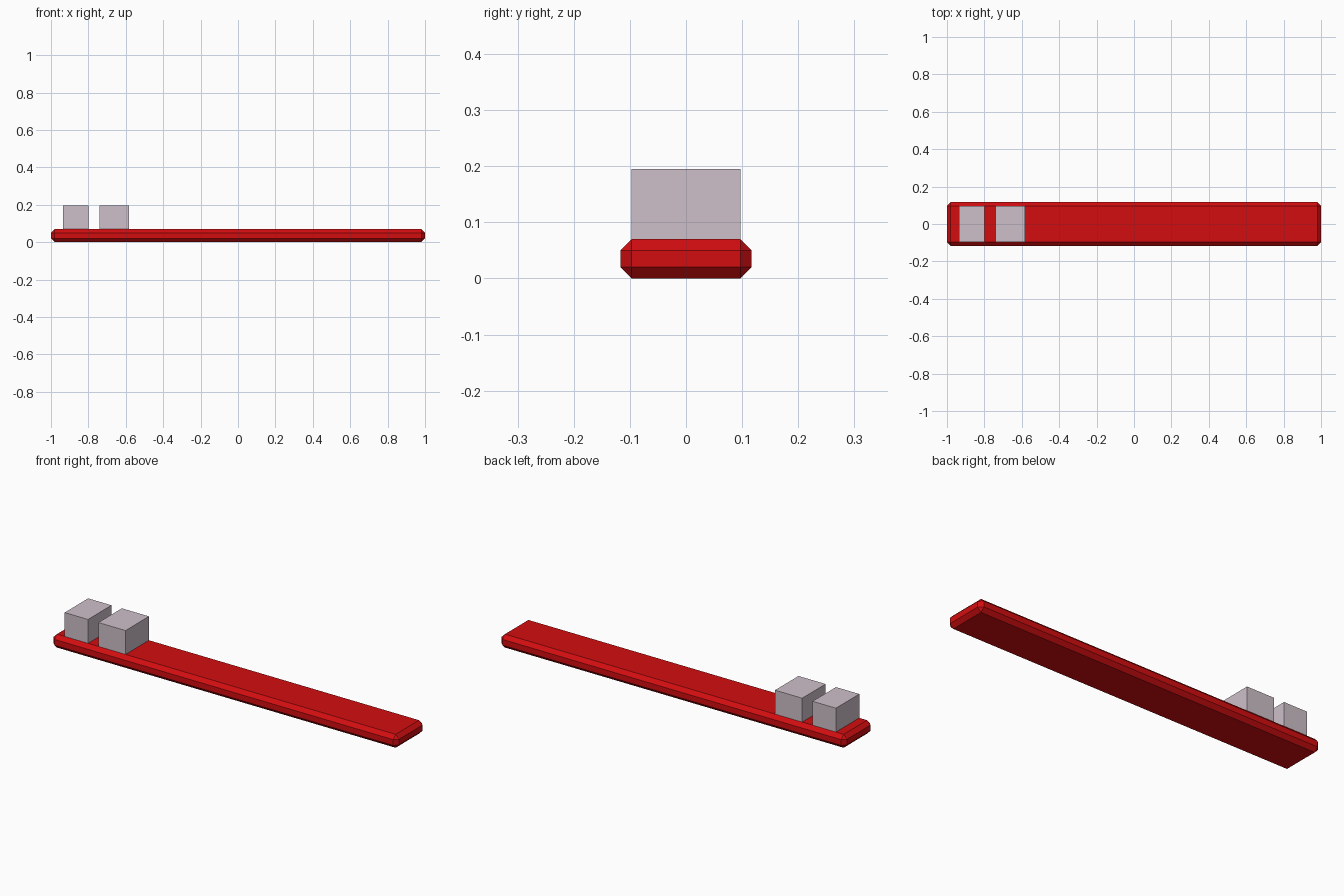
import bpy

cube = bpy.data.objects.get("Cube")
if cube:
    bpy.data.objects.remove(cube, do_unlink=True)


def make_material(name, color):
    mat = bpy.data.materials.new(name)
    mat.use_nodes = True
    mat.diffuse_color = color
    mat.node_tree.nodes["Principled BSDF"].inputs["Base Color"].default_value = color
    return mat


def make_box(name, low, high, mat):
    """Axis-aligned box spanning two opposite corners."""
    center = [(a + b) / 2 for a, b in zip(low, high)]
    bpy.ops.mesh.primitive_cube_add(size=1, location=center)
    obj = bpy.context.object
    obj.name = name
    obj.scale = [b - a for a, b in zip(low, high)]
    bpy.ops.object.transform_apply(location=False, rotation=False, scale=True)
    obj.data.materials.append(mat)
    return obj


red = make_material("red", (0.65, 0.004, 0.005, 1))
grey = make_material("pale mauve grey", (0.62, 0.53, 0.59, 1))

BAR_TOP = 0.07
CHAMFER = 0.02
HALF_WIDTH = 0.117

# Long bar with flat chamfers on every edge
bar = make_box("bar", (-1, -HALF_WIDTH, 0), (1, HALF_WIDTH, BAR_TOP), red)
bevel = bar.modifiers.new("Chamfer", "BEVEL")
bevel.width = CHAMFER
bevel.segments = 1
bevel.limit_method = "NONE"

# Two blocks standing on the right end, as wide as the bar's flat top
block_half = HALF_WIDTH - CHAMFER
for name, x0, x1 in (("outer_block", -0.935, -0.80), ("inner_block", -0.74, -0.583)):
    make_box(name, (x0, -block_half, BAR_TOP), (x1, block_half, 0.195), grey)
